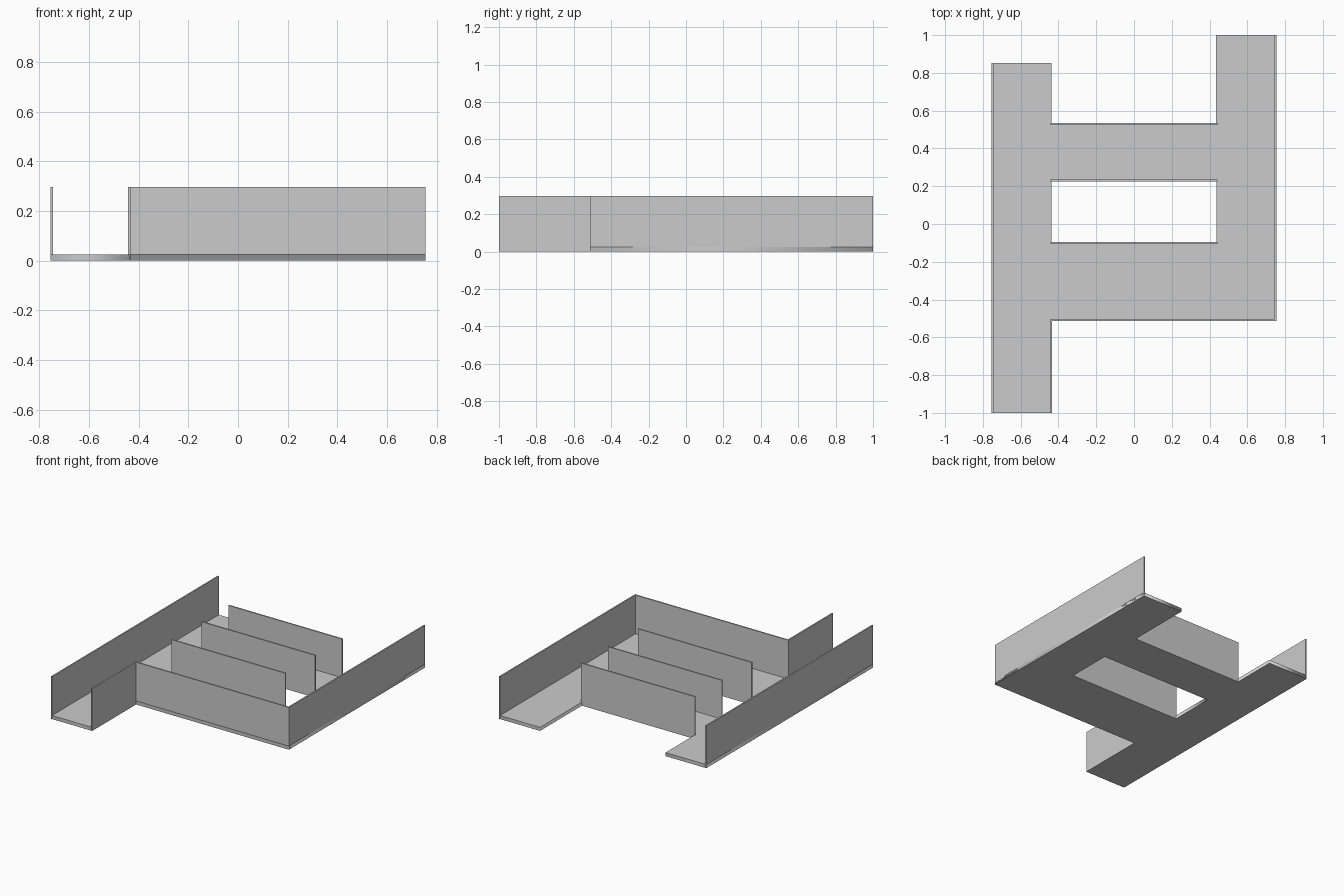
import bpy

if "Cube" in bpy.data.objects:
    bpy.data.objects.remove(bpy.data.objects["Cube"])

H = 0.297      # wall height
T = 0.01       # wall thickness
FLOOR = 0.025  # floor thickness
XO, XI = 0.755, 0.438  # outer and inner x of the corridors


def box(name, x0, x1, y0, y1, z0, z1):
    bpy.ops.mesh.primitive_cube_add(size=1, location=((x0 + x1) / 2, (y0 + y1) / 2, (z0 + z1) / 2))
    ob = bpy.context.object
    ob.name = name
    ob.scale = (x1 - x0, y1 - y0, z1 - z0)
    bpy.ops.object.transform_apply(location=False, rotation=False, scale=True)
    return ob


# Floor: one filled outline with a rectangular opening
outline = [(-XO, -1), (-XI, -1), (-XI, -0.513), (XO, -0.513), (XO, 1), (XI - 0.004, 1),
           (XI - 0.004, 0.53), (-XI, 0.53), (-XI, 0.853), (-XO, 0.853)]
opening = [(-XI, -0.1), (XI, -0.1), (XI, 0.228), (-XI, 0.228)]
curve = bpy.data.curves.new("floor", 'CURVE')
curve.dimensions = '2D'
curve.fill_mode = 'BOTH'
curve.extrude = FLOOR / 2
for pts in (outline, opening):
    s = curve.splines.new('POLY')
    s.points.add(len(pts) - 1)
    for p, (x, y) in zip(s.points, pts):
        p.co = (x, y, 0, 1)
    s.use_cyclic_u = True
floor = bpy.data.objects.new("floor", curve)
floor.location.z = FLOOR / 2
bpy.context.collection.objects.link(floor)
bpy.context.view_layer.objects.active = floor
floor.select_set(True)
bpy.ops.object.convert(target='MESH')
bpy.context.object.name = "floor"

# Long outer walls
box("left_outer_wall", -XO, -XO + T, -1, 0.853, 0, H)
box("right_outer_wall", XO - T, XO, -0.513, 1, 0, H)

# Front wall and the short return beside the left corridor
box("front_wall", -XI - 0.005, XO, -0.513, -0.503, 0, H)
box("left_return_wall", -XI - 0.005, -XI + 0.005, -1, -0.503, 0, H)

# Cross walls along the two connecting corridors
for name, y in (("middle_cross_wall", -0.1), ("opening_back_wall", 0.23), ("back_cross_wall", 0.53)):
    box(name, -XI - 0.005, XI + 0.003, y - T / 2, y + T / 2, 0, H)
